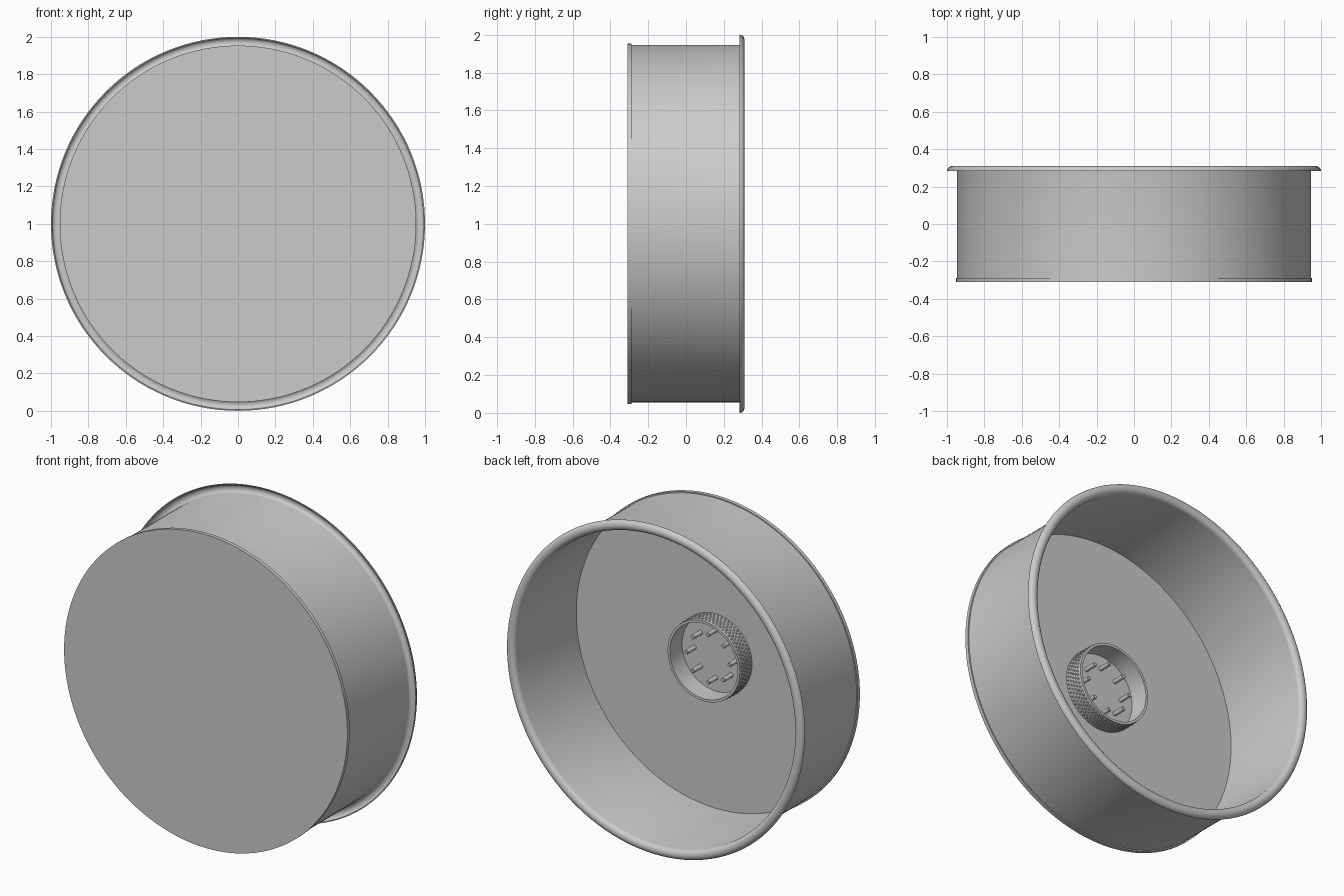
import bpy, bmesh, math
from mathutils import Vector

if "Cube" in bpy.data.objects:
    bpy.data.objects.remove(bpy.data.objects["Cube"])


def lathe(name, profile, steps=128, closed=True, loc=(0, 0, 1)):
    """Spin (radius, y) points around the y axis."""
    bm = bmesh.new()
    rings = []
    for r, y in profile:
        if r == 0:
            rings.append([bm.verts.new((0, y, 0))] * steps)
        else:
            rings.append([bm.verts.new((r * math.cos(2 * math.pi * i / steps), y,
                                        r * math.sin(2 * math.pi * i / steps)))
                          for i in range(steps)])
    pairs = list(zip(rings, rings[1:]))
    if closed:
        pairs.append((rings[-1], rings[0]))
    for a, b in pairs:
        for i in range(steps):
            j = (i + 1) % steps
            vs = list(dict.fromkeys((a[i], a[j], b[j], b[i])))
            if len(vs) > 2:
                bm.faces.new(vs)
    return finish(name, bm, loc)


def finish(name, bm, loc):
    bmesh.ops.recalc_face_normals(bm, faces=bm.faces)
    mesh = bpy.data.meshes.new(name)
    bm.to_mesh(mesh)
    bm.free()
    ob = bpy.data.objects.new(name, mesh)
    bpy.context.collection.objects.link(ob)
    ob.location = loc
    bpy.ops.object.select_all(action='DESELECT')
    ob.select_set(True)
    bpy.context.view_layer.objects.active = ob
    bpy.ops.object.shade_smooth_by_angle(angle=math.radians(35))
    return ob


# front disc
lathe("front_disc", [(0, -.31), (.953, -.31), (.953, -.288), (0, -.288)], closed=False)

# thin side wall with a rolled-over hollow lip
arc = [math.pi * i / 10 for i in range(11)]
outer = [(.970 - .030 * math.cos(a), .284 + .026 * math.sin(a)) for a in arc]
inner = [(.970 - .024 * math.cos(a), .284 + .020 * math.sin(a)) for a in reversed(arc)]
lathe("wall_and_lip", [(.940, -.29)] + outer + inner + [(.946, -.29)])

# hub ring
lathe("hub_ring", [(.228, -.29), (.228, -.17), (.243, -.17), (.243, -.29)], steps=96)

# raised diamond knurling around the outside of the hub
bm = bmesh.new()
count, rows, r0 = 64, 5, .242
y0, y1 = -.283, -.182
h = (y1 - y0) / rows / 2
w = math.pi / count * .85
for k in range(rows):
    y = y0 + h * (2 * k + 1)
    for i in range(count):
        t = 2 * math.pi * (i + .5 * (k % 2)) / count

        def at(r, a, yy):
            return bm.verts.new((r * math.cos(a), yy, r * math.sin(a)))
        tip = at(r0 + .007, t, y)
        base = [at(r0, t - w, y), at(r0, t, y - h), at(r0, t + w, y), at(r0, t, y + h)]
        for n in range(4):
            bm.faces.new((base[n], base[(n + 1) % 4], tip))
        bm.faces.new(base[::-1])
finish("hub_knurling", bm, (0, 0, 1))

# eight pegs inside the hub
for i in range(8):
    a = i * math.pi / 4
    lathe(f"peg_{i + 1}", [(0, -.29), (.013, -.29), (.013, -.212), (.010, -.208), (0, -.208)],
          steps=20, closed=False, loc=(.145 * math.cos(a), 0, 1 + .145 * math.sin(a)))
